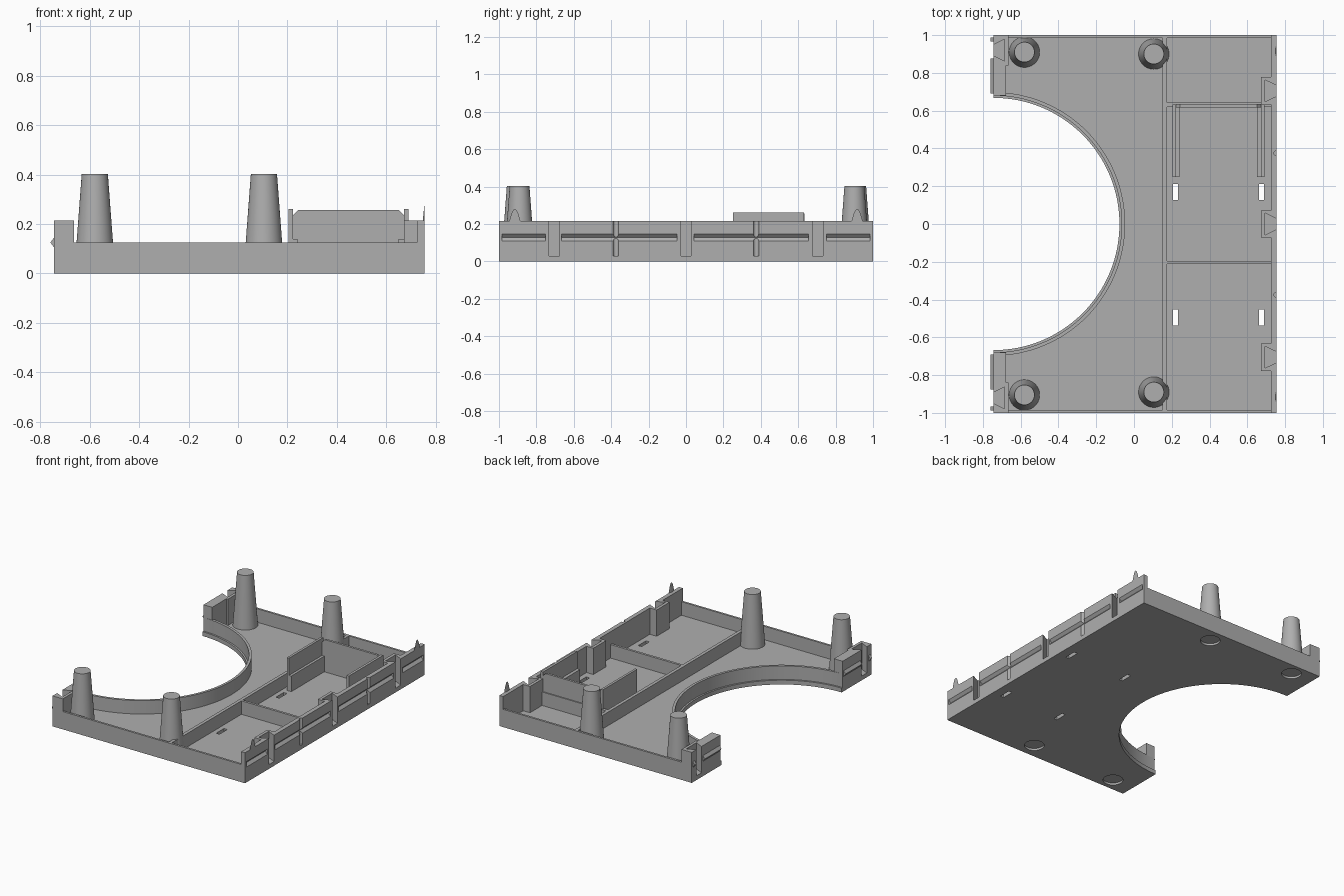
import bpy, bmesh
from math import cos, sin, pi, radians
from mathutils import Vector

if "Cube" in bpy.data.objects:
    bpy.data.objects.remove(bpy.data.objects["Cube"])

grey = bpy.data.materials.new("grey_plastic")
grey.use_nodes = True
grey.diffuse_color = (0.43, 0.43, 0.43, 1)
grey.node_tree.nodes["Principled BSDF"].inputs["Base Color"].default_value = (0.43, 0.43, 0.43, 1)

FLOOR, RIM, HIGH = 0.03, 0.125, 0.215
LEFT, RIGHT = -0.745, 0.755


def finish(name, bm):
    bmesh.ops.recalc_face_normals(bm, faces=bm.faces)
    mesh = bpy.data.meshes.new(name)
    bm.to_mesh(mesh)
    bm.free()
    mesh.materials.append(grey)
    ob = bpy.data.objects.new(name, mesh)
    bpy.context.collection.objects.link(ob)
    return ob


def prism(name, pts, lo, hi, axis="z"):
    """Extrude an outline along z (xy outline) or y (xz outline)."""
    bm = bmesh.new()
    place = (lambda p: (p[0], p[1], lo)) if axis == "z" else (lambda p: (p[0], lo, p[1]))
    face = bm.faces.new([bm.verts.new(place(p)) for p in pts])
    ext = bmesh.ops.extrude_face_region(bm, geom=[face])
    move = Vector((0, 0, hi - lo)) if axis == "z" else Vector((0, hi - lo, 0))
    bmesh.ops.translate(bm, vec=move, verts=[v for v in ext["geom"] if isinstance(v, bmesh.types.BMVert)])
    return finish(name, bm)


def box(name, x0, x1, y0, y1, z0, z1):
    return prism(name, [(x0, y0), (x1, y0), (x1, y1), (x0, y1)], z0, z1)


def cone(name, x, y, z0, z1, r0, r1, clip=None):
    bm = bmesh.new()
    bmesh.ops.create_cone(bm, cap_ends=True, segments=48, radius1=r0, radius2=r1, depth=z1 - z0)
    bmesh.ops.translate(bm, vec=(x, y, (z0 + z1) / 2), verts=bm.verts)
    if clip is not None:
        bmesh.ops.bisect_plane(bm, geom=bm.verts[:] + bm.edges[:] + bm.faces[:],
                               plane_co=(clip, 0, 0), plane_no=(1, 0, 0), clear_outer=True)
        bmesh.ops.holes_fill(bm, edges=[e for e in bm.edges if e.is_boundary])
    return finish(name, bm)


def cut(ob, cutters):
    for c in cutters:
        mod = ob.modifiers.new("cut", "BOOLEAN")
        mod.operation, mod.solver, mod.object = "DIFFERENCE", "EXACT", c
    bpy.context.view_layer.update()
    result = ob.evaluated_get(bpy.context.evaluated_depsgraph_get())
    mesh = bpy.data.meshes.new_from_object(result)
    ob.modifiers.clear()
    ob.data = mesh
    for c in cutters:
        bpy.data.objects.remove(c)


def arc(r, n=64):
    return [(LEFT + r * cos(a), r * sin(a)) for a in (pi / 2 - pi * i / n for i in range(n + 1))]


def smooth(ob):
    bpy.ops.object.select_all(action="DESELECT")
    ob.select_set(True)
    bpy.context.view_layer.objects.active = ob
    bpy.ops.object.shade_smooth_by_angle(angle=radians(25))


# Floor plate with round cut-out, slots and recesses under the posts
posts = [(-0.58, 0.91), (0.105, 0.9), (-0.58, -0.905), (0.105, -0.89)]
floor = prism("floor_plate", [(LEFT, -1), (RIGHT, -1), (RIGHT, 1), (LEFT, 1)] + arc(0.668), 0, FLOOR)
holes = [box("slot", x - 0.013, x + 0.013, y - 0.043, y + 0.043, -0.1, 0.1)
         for x in (0.22, 0.675) for y in (0.17, -0.495)]
holes += [cone("recess", x, y, -0.1, 0.1, 0.065, 0.065) for x, y in posts]
cut(floor, holes)

# Low rim around the cut-out
rim = prism("curved_rim", arc(0.68) + arc(0.698)[::-1], FLOOR, RIM)

# Tapered posts
for x, y in posts:
    smooth(cone("post", x, y, 0.015, 0.402, 0.082, 0.053))

# Low side walls and inner dividers
for side, y in (("front", -1), ("back", 0.985)):
    box(side + "_wall", LEFT, RIGHT, y, y + 0.015, FLOOR, RIM)
box("long_divider", 0.152, 0.175, -0.985, 0.985, FLOOR, RIM)
box("front_divider", 0.175, 0.73, -0.212, -0.195, FLOOR, RIM)
box("back_divider", 0.175, 0.73, 0.62, 0.642, FLOOR, RIM)

# High joining wall with thickened dovetail sockets and small round grooves
outer, inner = [], []
for y, kind in ((-0.705, "socket"), (-0.375, "groove"), (0, "socket"), (0.375, "groove"), (0.705, "socket")):
    if kind == "socket":
        outer += [(RIGHT, y - 0.028), (0.693, y - 0.058), (0.693, y + 0.058), (RIGHT, y + 0.028)]
        inner += [(0.725, y - 0.072), (0.672, y - 0.072), (0.672, y + 0.072), (0.725, y + 0.072)]
    else:
        outer += [(RIGHT - 0.014 * sin(a), y - 0.014 * cos(a)) for a in (pi * i / 8 for i in range(9))]
wall = prism("joining_wall", [(RIGHT, -1)] + outer + [(RIGHT, 1), (0.725, 1)] + inner[::-1] + [(0.725, -1)],
             FLOOR, HIGH)
vee = [(RIGHT + 0.01, 0.107 - 0.01), (RIGHT + 0.01, 0.147 + 0.01), (RIGHT - 0.017, 0.127)]
spans = ((-0.985, -0.75), (-0.665, -0.048), (0.042, 0.655), (0.75, 0.985))
cut(wall, [prism("vee_cutter", vee, a, b, "y") for a, b in spans])

for s in (-1, 1):
    # Post slivers standing on the joining wall
    smooth(cone("wall_spike", 0.82, s * 0.915, HIGH, 0.402, 0.0715, 0.053, RIGHT))
    # Tall end blocks with dovetail sockets
    block = [(LEFT, 0.68), (-0.677, 0.68), (-0.677, 0.84), (-0.665, 0.84), (-0.665, 1), (LEFT, 1),
             (LEFT, 0.948), (-0.685, 0.978), (-0.685, 0.862), (LEFT, 0.892)]
    prism("end_block", [(x, s * y) for x, y in block], FLOOR, HIGH)
    # Joining ridges that match the grooves
    ridge = [(LEFT, 0.105), (LEFT, 0.145), (LEFT - 0.015, 0.125)]
    for a, b in ((0.69, 0.875), (0.967, 0.988)):
        prism("joining_ridge", ridge, s * a, s * b, "y")

# Open holder: two side walls with ledges and a chamfered back plate
for name, x0, x1, l0, l1 in (("left", 0.672, 0.69, 0.65, 0.672), ("right", 0.205, 0.222, 0.222, 0.24)):
    box("holder_%s_wall" % name, x0, x1, 0.25, 0.632, FLOOR, 0.261)
    box("holder_%s_ledge" % name, l0, l1, 0.25, 0.62, FLOOR, 0.14)
plate = [(0.222, FLOOR), (0.672, FLOOR), (0.672, 0.235), (0.65, 0.257), (0.244, 0.257), (0.222, 0.235)]
prism("holder_back_plate", plate, 0.618, 0.634, "y")

smooth(floor)
smooth(rim)
smooth(wall)
